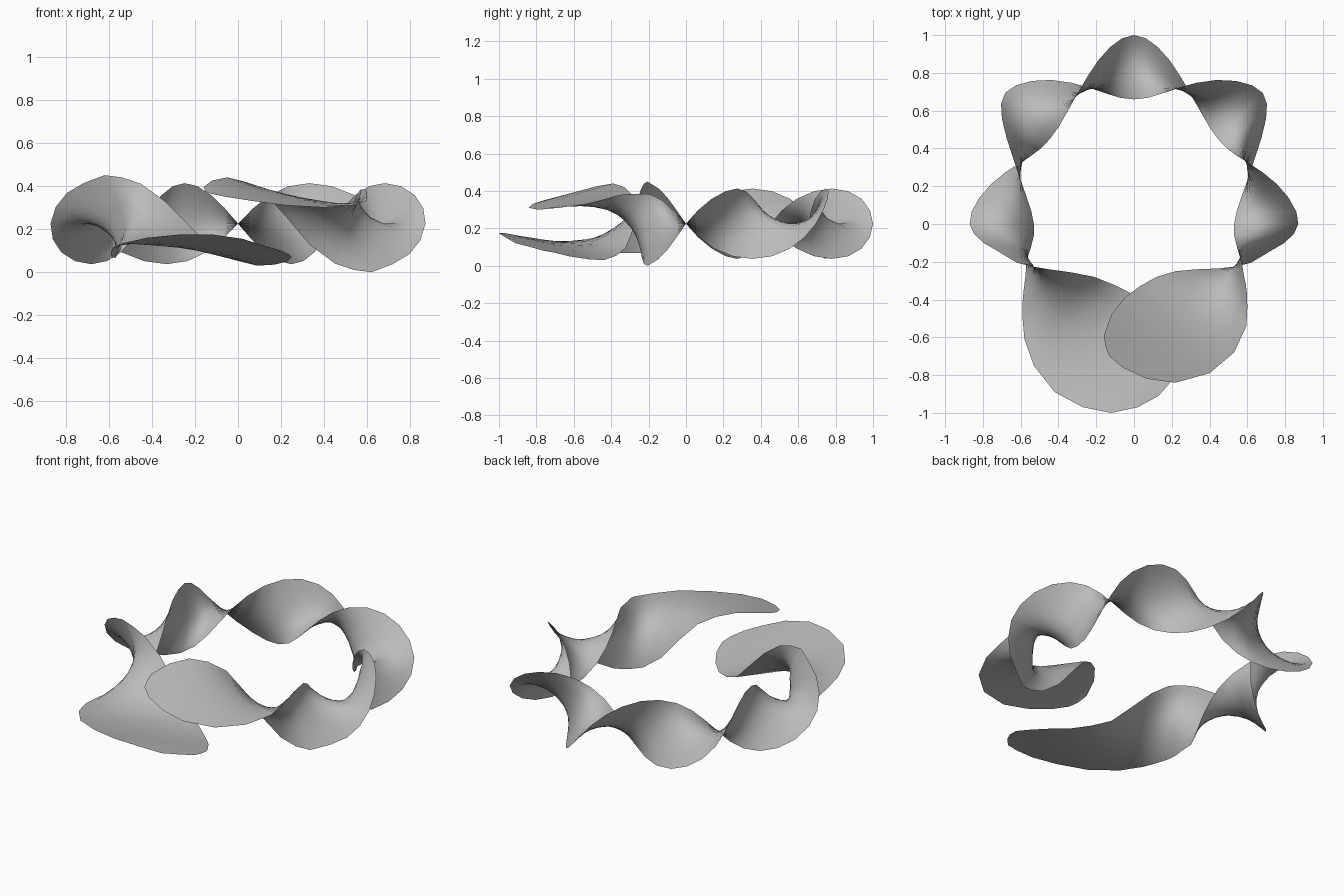
import bpy, math
from mathutils import Vector

cube = bpy.data.objects.get("Cube")
if cube:
    bpy.data.objects.remove(cube, do_unlink=True)

MID_Z = 0.225
STEPS = 4      # rows per quarter turn of twist
ACROSS = 10    # faces across the ribbon
BOW = 0.068    # how far the middle bows inward where the ribbon stands upright
FAN = 0.045    # how far the upright edges lean along the ring
SINK = 0.02    # how far both edges drop as they near the left flap

# Centre path: back middle to the left side, one point per quarter turn
PATH = [(0, 0.83), (0.265, 0.70), (0.563, 0.573), (0.60, 0.285), (0.70, 0), (0.54, -0.205)]

# Flap rows: one edge point, then the opposite edge point
LEFT_FLAP = [
    ((0.62, -0.205, 0.0), (0.583, -0.28, 0.383)),
    ((0.54, -0.225, 0.01), (0.592, -0.32, 0.385)),
    ((0.45, -0.235, 0.04), (0.598, -0.37, 0.375)),
    ((0.33, -0.24, 0.13), (0.6, -0.44, 0.355)),
    ((0.22, -0.25, 0.26), (0.595, -0.54, 0.33)),
    ((0.12, -0.28, 0.37), (0.53, -0.68, 0.31)),
    ((0.03, -0.33, 0.42), (0.4, -0.79, 0.3)),
    ((-0.05, -0.39, 0.44), (0.22, -0.84, 0.31)),
    ((-0.12, -0.48, 0.425), (0.07, -0.82, 0.33)),
    ((-0.16, -0.59, 0.395), (-0.06, -0.76, 0.35)),
    ((-0.15, -0.65, 0.375), (-0.13, -0.7, 0.365)),
]
RIGHT_FLAP = [
    ((-0.62, -0.205, 0.45), (-0.575, -0.28, 0.068)),
    ((-0.54, -0.225, 0.44), (-0.583, -0.34, 0.068)),
    ((-0.45, -0.24, 0.41), (-0.59, -0.41, 0.077)),
    ((-0.34, -0.255, 0.33), (-0.59, -0.5, 0.095)),
    ((-0.21, -0.28, 0.2), (-0.58, -0.61, 0.115)),
    ((-0.11, -0.32, 0.1), (-0.53, -0.75, 0.135)),
    ((-0.01, -0.37, 0.055), (-0.42, -0.89, 0.16)),
    ((0.09, -0.44, 0.03), (-0.27, -0.97, 0.175)),
    ((0.17, -0.52, 0.035), (-0.12, -1.0, 0.175)),
    ((0.23, -0.62, 0.05), (0.02, -0.97, 0.155)),
    ((0.25, -0.7, 0.07), (0.13, -0.91, 0.12)),
    ((0.24, -0.76, 0.08), (0.2, -0.83, 0.1)),
]


def path_point(t):
    """Smooth curve through PATH, mirrored at its start."""
    pts = [Vector((-PATH[1][0], PATH[1][1]))] + [Vector(p) for p in PATH]
    i = min(int(t), len(PATH) - 2)
    f = t - i
    a, b, c = pts[i:i + 3]
    d = pts[i + 3] if i + 3 < len(pts) else c * 2 - b
    return b + (c - a) * f / 2 + (a - b * 2.5 + c * 2 - d / 2) * f**2 + ((b - c) * 3 + d - a) * f**3 / 2


def twisted_row(t):
    """Two edge points and the middle of the ribbon after t quarter turns."""
    c = path_point(t)
    out = c.normalized().to_3d()
    along = Vector((out.y, -out.x, 0))
    cos, sin = math.cos(t * math.pi / 2), -math.sin(t * math.pi / 2)
    middle = Vector((c.x, c.y, MID_Z))
    arm = out * cos * 0.17 + along * sin * FAN + Vector((0, 0, sin * 0.188))
    bow = out * BOW * sin * sin - Vector((0, 0, SINK * max(0, t - 4)))
    return middle + bow + arm, middle + bow - arm, middle


def flap_rows(pairs):
    """Rows of a flap; the inward bow fades out over the first few."""
    result = []
    for i, (a, b) in enumerate(pairs):
        a, b = Vector(a), Vector(b)
        middle = (a + b) / 2
        fade = max(0, 1 - i / 5) ** 1.2
        inward = Vector((-middle.x, -middle.y, 0)).normalized() * BOW
        inward.z = (MID_Z - middle.z) / 2
        result.append((a, b, middle + inward * fade))
    return result


def half_turned(row):
    return tuple(Vector((-p.x, p.y, 2 * MID_Z - p.z)) for p in row)


def across(row):
    """Points on the curve from edge to edge through the middle."""
    a, b, middle = row
    sag = middle - (a + b) / 2
    for j in range(ACROSS + 1):
        u = j / ACROSS
        yield a.lerp(b, u) + sag * 4 * u * (1 - u)


# Rows run from the left flap tip, round the back, to the right flap tip
half = [twisted_row(i / STEPS) for i in range(STEPS * 5)]
rows = flap_rows(LEFT_FLAP)[::-1] + half[::-1]
rows += [half_turned(r) for r in half[1:]] + flap_rows(RIGHT_FLAP)

verts = [p for row in rows for p in across(row)]
w = ACROSS + 1
faces = [(i * w + j, i * w + j + 1, (i + 1) * w + j + 1, (i + 1) * w + j)
         for i in range(len(rows) - 1) for j in range(ACROSS)]

mesh = bpy.data.meshes.new("twisted_ribbon")
mesh.from_pydata(verts, [], faces)
mesh.shade_smooth()
ribbon = bpy.data.objects.new("twisted_ribbon", mesh)
bpy.context.collection.objects.link(ribbon)

grey = bpy.data.materials.new("light_grey")
grey.use_nodes = True
colour = (0.5, 0.5, 0.5, 1)
grey.diffuse_color = colour
grey.node_tree.nodes["Principled BSDF"].inputs["Base Color"].default_value = colour
mesh.materials.append(grey)
